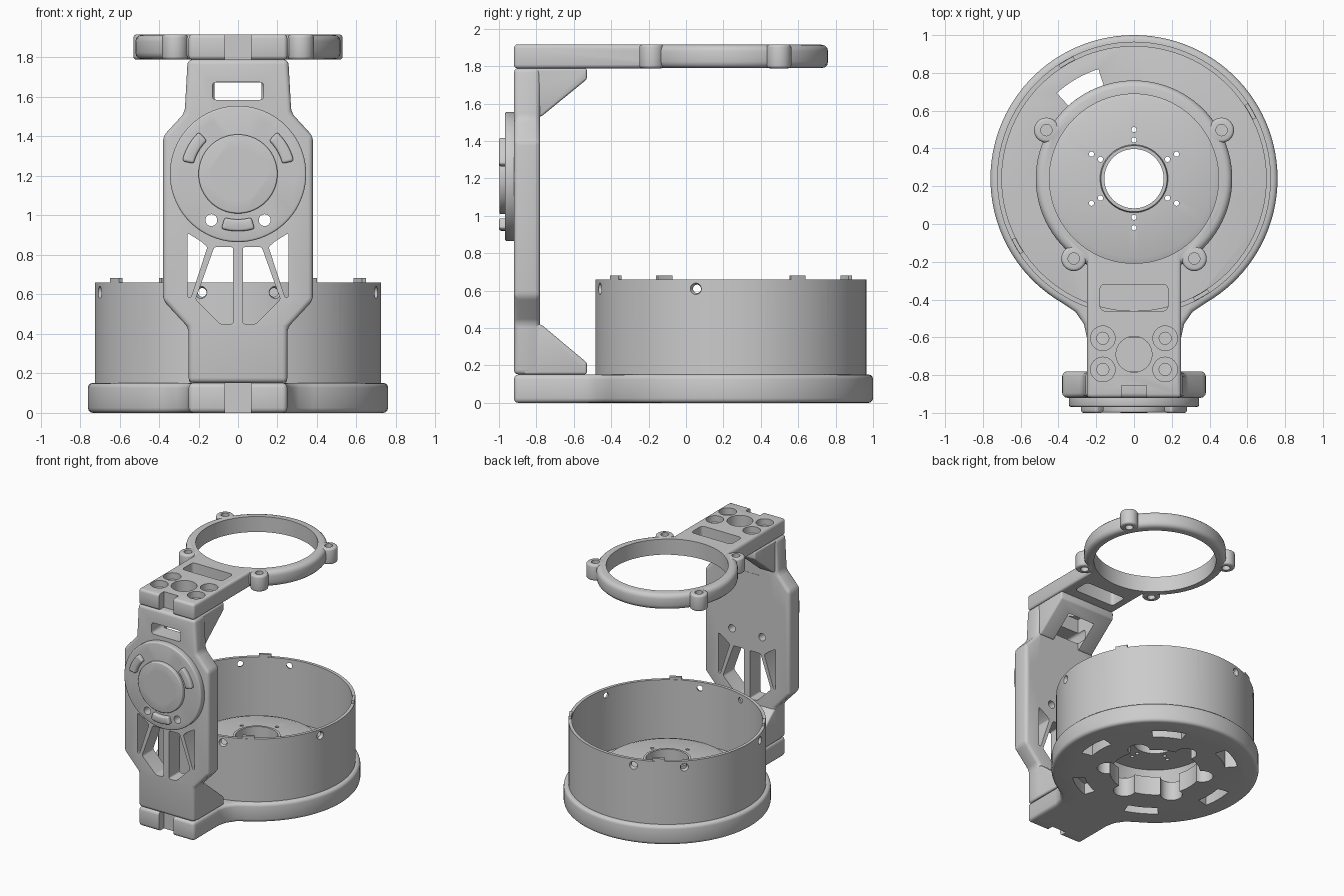
import bpy, bmesh
from math import sin, cos, pi, radians
from mathutils import Vector

if "Cube" in bpy.data.objects:
    bpy.data.objects.remove(bpy.data.objects["Cube"])

CY = 0.24   # centre of cup and hoop in y
FZ = 1.21   # centre of the front flange in z


def finish(name, bm, bevel=0, seg=3):
    bmesh.ops.recalc_face_normals(bm, faces=bm.faces)
    if bevel:
        edges = [e for e in bm.edges if e.calc_face_angle(0) > radians(30)]
        bmesh.ops.bevel(bm, geom=edges, offset=bevel, segments=seg, profile=0.5,
                        affect='EDGES', clamp_overlap=True)
    me = bpy.data.meshes.new(name)
    bm.to_mesh(me)
    bm.free()
    ob = bpy.data.objects.new(name, me)
    bpy.context.collection.objects.link(ob)
    return ob


def cyl(name, a, b, r, r2=None, n=48, bevel=0):
    a, b = Vector(a), Vector(b)
    bm = bmesh.new()
    bmesh.ops.create_cone(bm, cap_ends=True, segments=n, radius1=r,
                          radius2=r if r2 is None else r2, depth=(b - a).length)
    m = (b - a).to_track_quat('Z', 'Y').to_matrix().to_4x4()
    m.translation = (a + b) / 2
    bm.transform(m)
    return finish(name, bm, bevel)


def prism(name, pts, lo, hi, plane='xy', bevel=0, seg=3):
    put = {'xy': lambda u, v, w: (u, v, w), 'xz': lambda u, v, w: (u, w, v),
           'yz': lambda u, v, w: (w, u, v)}[plane]
    bm = bmesh.new()
    f = bm.faces.new([bm.verts.new(put(u, v, lo)) for u, v in pts])
    new = bmesh.ops.extrude_face_region(bm, geom=[f])['geom']
    shift = Vector(put(0, 0, hi - lo))
    bmesh.ops.translate(bm, verts=[g for g in new if isinstance(g, bmesh.types.BMVert)], vec=shift)
    return finish(name, bm, bevel, seg)


def rect(x0, x1, y0, y1):
    return [(x0, y0), (x1, y0), (x1, y1), (x0, y1)]


def arc(cx, cy, r, a0, a1, n):
    return [(cx + r * cos(radians(a0 + (a1 - a0) * i / n)),
             cy + r * sin(radians(a0 + (a1 - a0) * i / n))) for i in range(n + 1)]


def band(cx, cy, r0, r1, a, half):
    return arc(cx, cy, r1, a - half, a + half, 10) + arc(cx, cy, r0, a + half, a - half, 10)


def lathe(name, prof, n=96):
    bm = bmesh.new()
    rings = [[bm.verts.new((r * cos(2 * pi * i / n), CY + r * sin(2 * pi * i / n), z))
              for i in range(n)] for r, z in prof]
    for k in range(len(prof)):
        p, q = rings[k], rings[(k + 1) % len(prof)]
        for i in range(n):
            j = (i + 1) % n
            bm.faces.new((p[i], p[j], q[j], q[i]))
    return finish(name, bm)


def boolean(targets, tool, op='DIFFERENCE'):
    for t in targets:
        m = t.modifiers.new('bool', 'BOOLEAN')
        m.operation, m.solver, m.object = op, 'EXACT', tool
        bpy.context.view_layer.objects.active = t
        bpy.ops.object.modifier_apply(modifier=m.name)
    bpy.data.objects.remove(tool)


def polar(r, a):
    return r * cos(radians(a)), CY + r * sin(radians(a))


# base plate: disc blending into a neck
outline = arc(0, CY, 0.76, -60, 240, 90)
outline += [(-0.31, -0.465), (-0.265, -0.53), (-0.25, -0.60), (-0.25, -0.92),
            (0.25, -0.92), (0.25, -0.60), (0.265, -0.53), (0.31, -0.465)]
base = prism('base_plate', outline, 0, 0.152, bevel=0.025)
boolean([base], cyl('c', (0, CY, -1), (0, CY, 1), 0.33, n=64))
for k in range(6):
    x, y = polar(0.35, 60 * k + 30)
    boolean([base], cyl('c', (x, y, -1), (x, y, 1), 0.08, n=32))
    # underside slots, one goes right through
    boolean([base], prism('c', band(0, CY, 0.52, 0.61, 60 * k, 12), -0.1,
                          0.3 if k == 2 else 0.09))

# cup wall with radial screw holes and locating tabs
cup = lathe('cup_wall', [(0.725, 0.12), (0.725, 0.66), (0.70, 0.66), (0.70, 0.12)])
for k in range(12):
    a = 15 + 30 * k
    boolean([cup], cyl('c', (*polar(0.745, a), 0.61), (*polar(0.67, a), 0.61), 0.038, 0.012, n=20))
for a in (30, 120, 210, 300):
    prism('cup_tab', band(0, CY, 0.702, 0.723, a, 3.6), 0.64, 0.682)

# raised motor seat inside the cup
seat = lathe('motor_seat', [(0.50, 0.14), (0.485, 0.26), (0.46, 0.30), (0.42, 0.315),
                            (0.18, 0.325), (0.175, 0.35), (0.157, 0.35), (0.157, 0.25),
                            (0.40, 0.25), (0.45, 0.14)])
for k in range(6):
    for r in (0.205, 0.26):
        x, y = polar(r, 60 * k + 30)
        boolean([seat], cyl('c', (x, y, 0.1), (x, y, 0.5), 0.014, n=16))

# top hoop with neck and screw bosses
hoop = cyl('top_hoop', (0, CY, 1.79), (0, CY, 1.915), 0.52, n=96, bevel=0.035)
boolean([hoop], prism('c', rect(-0.25, 0.25, -0.92, -0.12), 1.788, 1.917, bevel=0.02), 'UNION')
bosses = [polar(0.53, a) for a in (29, 151, -127, -53)]
for x, y in bosses:
    boolean([hoop], cyl('c', (x, y, 1.789), (x, y, 1.916), 0.066, n=32, bevel=0.015), 'UNION')
boolean([hoop], cyl('c', (0, CY, 1.7), (0, CY, 2), 0.448, n=96))
for x, y in bosses:
    boolean([hoop], cyl('c', (x, y, 1.7), (x, y, 2), 0.03, n=24))
boolean([hoop], prism('c', rect(-0.18, 0.18, -0.46, -0.32), 1.7, 2, bevel=0.025))

# screw pattern and front notch shared by both horizontal plates
for ob, lo, hi in ((base, -0.05, 0.05), (hoop, 1.865, 2.0)):
    z0, z1 = lo - 0.4, hi + 0.4
    boolean([ob], cyl('c', (0, -0.69, z0), (0, -0.69, z1), 0.095))
    boolean([ob], prism('c', rect(-0.065, 0.065, -1, -0.855), z0, z1))
    for x in (-0.165, 0.165):
        for y in (-0.605, -0.77):
            boolean([ob], cyl('c', (x, y, z0), (x, y, z1), 0.032, n=24))
            boolean([ob], cyl('c', (x, y, lo), (x, y, hi), 0.065, n=32))

# upright arm with wedge gussets at both ends
half = [(0.25, 0.152), (0.25, 0.43), (0.38, 0.57), (0.38, 1.40), (0.27, 1.52), (0.255, 1.79)]
arm = prism('upright_arm', half + [(-x, z) for x, z in reversed(half)],
            -0.92, -0.78, 'xz', bevel=0.025)
for zs, zm, zt in ((0.153, 0.215, 0.42), (1.789, 1.73, 1.53)):
    wedge = [(-0.87, zs), (-0.53, zs), (-0.53, zm), (-0.775, zt), (-0.87, zt)]
    boolean([arm], prism('c', wedge, -0.248, 0.248, 'yz', bevel=0.012), 'UNION')
    lo, hi = sorted((zs + (zs - zm), zt + (zt - zm) * 0.3))
    boolean([arm], prism('c', rect(-0.12, 0.12, -0.782, -0.60), lo, hi))
boolean([arm], prism('c', rect(-0.13, 0.13, 1.585, 1.675), -1.1, -0.7, 'xz', bevel=0.02))

# truss windows below the flange
for s in (-1, 1):
    for win in ([(0.255, 0.91), (0.255, 0.585), (0.238, 0.585), (0.155, 0.84), (0.19, 0.87)],
                [(0.025, 0.84), (0.025, 0.45), (0.09, 0.45), (0.215, 0.575), (0.12, 0.84)]):
        boolean([arm], prism('c', [(s * x, z) for x, z in win], -1.1, -0.7, 'xz', bevel=0.012))

# round flange, collar and raised pads
flange = cyl('round_flange', (0, -0.91, FZ), (0, -0.968, FZ), 0.345, n=80, bevel=0.01)
collar = cyl('flange_collar', (0, -0.95, FZ), (0, -0.998, FZ), 0.20, n=64, bevel=0.008)
for a in (30, 150, 270):
    prism('flange_pad', band(0, FZ, 0.23, 0.29, a, 17), -1.0, -0.95, 'xz', bevel=0.012)
boolean([arm, flange, collar], cyl('c', (0, -1.2, FZ), (0, -0.6, FZ), 0.13, n=64))
for k in range(6):
    x, z = 0.27 * cos(k * pi / 3), FZ + 0.27 * sin(k * pi / 3)
    boolean([arm, flange], cyl('c', (x, -1.2, z), (x, -0.6, z), 0.03, n=24))
    boolean([arm], cyl('c', (x, -0.85, z), (x, -0.7, z), 0.075, n=32))

# smooth shading with crisp edges
bpy.ops.object.select_all(action='SELECT')
bpy.context.view_layer.objects.active = base
bpy.ops.object.shade_smooth_by_angle(angle=radians(35))
